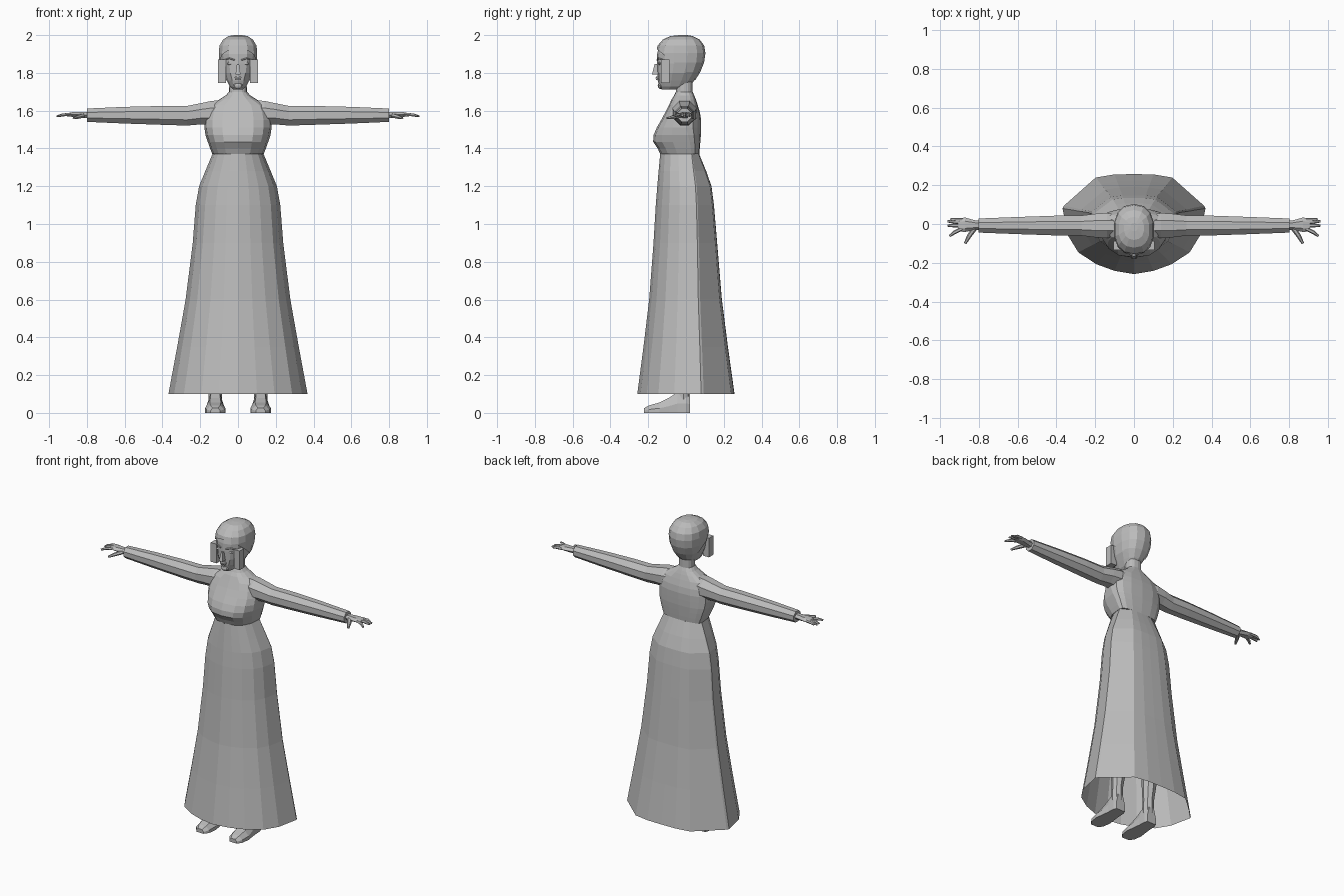
import bpy, bmesh, math
from mathutils import Vector

cube = bpy.data.objects.get("Cube")
if cube:
    bpy.data.objects.remove(cube, do_unlink=True)

grey = bpy.data.materials.new("plain grey")
grey.use_nodes = True
grey.diffuse_color = (0.5, 0.5, 0.5, 1)
grey.node_tree.nodes["Principled BSDF"].inputs["Base Color"].default_value = (0.5, 0.5, 0.5, 1)


def finish(name, bm):
    bmesh.ops.recalc_face_normals(bm, faces=bm.faces)
    mesh = bpy.data.meshes.new(name)
    bm.to_mesh(mesh)
    bm.free()
    mesh.materials.append(grey)
    ob = bpy.data.objects.new(name, mesh)
    bpy.context.scene.collection.objects.link(ob)
    return ob


def loft(name, rings, caps=True, cut=None):
    """Skin a list of closed rings; cut = (point, normal) keeps the normal's side."""
    bm = bmesh.new()
    loops = [[bm.verts.new(p) for p in ring] for ring in rings]
    for a, b in zip(loops, loops[1:]):
        for i in range(len(a)):
            j = (i + 1) % len(a)
            bm.faces.new((a[i], a[j], b[j], b[i]))
    if caps:
        bm.faces.new(loops[0])
        bm.faces.new(loops[-1])
    if cut:
        bmesh.ops.bisect_plane(bm, geom=bm.verts[:] + bm.edges[:] + bm.faces[:],
                               plane_co=cut[0], plane_no=cut[1], clear_inner=True)
    return finish(name, bm)


def outline(half, z, w, front, back, crease):
    """Fit a half outline (x 0..1, y -1 front..1 back) to a ring, mirrored."""
    full = half + [(-x, y) for x, y in half[-2:0:-1]]
    return [(x * w, crease + y * ((back - crease) if y > 0 else (crease - front)), z)
            for x, y in full]


def oval(n, power=1.0):
    pts = []
    for i in range(n + 1):
        a = math.pi * i / n
        s, c = abs(math.sin(a)), -math.cos(a)
        pts.append((s ** power, math.copysign(abs(c) ** power, c)))
    return pts


def tube(name, path):
    """Six sided tube along points (x, y, z, radius across, radius up)."""
    rings = []
    for k, (x, y, z, ra, ru) in enumerate(path):
        a, b = path[max(k - 1, 0)], path[min(k + 1, len(path) - 1)]
        d = (Vector(b[:3]) - Vector(a[:3])).normalized()
        side = d.cross(Vector((0, 0, 1))).normalized()
        up = side.cross(d)
        rings.append([Vector((x, y, z)) + side * ra * math.cos(t * math.pi / 3)
                      + up * ru * math.sin(t * math.pi / 3) for t in range(6)])
    return loft(name, rings)


def box(name, centre, size, taper=1.0):
    bm = bmesh.new()
    bmesh.ops.create_cube(bm, size=1)
    for v in bm.verts:
        f = taper if v.co.z > 0 else 1
        v.co = Vector((v.co.x * size[0] * f, v.co.y * size[1] * f, v.co.z * size[2])) + Vector(centre)
    return finish(name, bm)


def ball(name, centre, size):
    bm = bmesh.new()
    bmesh.ops.create_uvsphere(bm, u_segments=8, v_segments=6, radius=1)
    for v in bm.verts:
        v.co = Vector([v.co[i] * size[i] + centre[i] for i in range(3)])
    return finish(name, bm)


# Skirt: rounded front, angular back, open hem
skirt_half = [(0, -1), (.27, -.95), (.52, -.85), (.77, -.67), (.91, -.42), (.99, 0),
              (.97, .08), (.53, .9), (.27, .99), (0, 1)]
skirt_rows = [(.1, .372, -.258, .257, .08), (.35, .325, -.225, .222, .073),
              (.6, .28, -.195, .19, .065), (.9, .242, -.172, .165, .06),
              (1.1, .226, -.16, .148, .055), (1.2, .208, -.152, .135, .05),
              (1.28, .175, -.145, .107, .04), (1.37, .137, -.137, .07, .03)]
loft("skirt", [outline(skirt_half, *r) for r in skirt_rows], caps=False)

# Bodice with full bust, shoulders and neck
bodice_rows = [(1.37, .136, -.136, .07, .03), (1.4, .148, -.15, .073, .025),
               (1.435, .16, -.174, .076, .02), (1.47, .172, -.172, .079, .01),
               (1.51, .178, -.155, .08, 0), (1.55, .178, -.132, .08, 0),
               (1.59, .17, -.11, .074, 0), (1.63, .15, -.09, .062, 0),
               (1.66, .098, -.076, .052, 0), (1.68, .066, -.063, .044, 0),
               (1.7, .047, -.054, .035, -.01), (1.78, .045, -.05, .035, -.01)]
loft("bodice", [outline(oval(8, .8), *r) for r in bodice_rows])

# Head and hair cap share one profile
head_rows = [(1.712, .026, -.128, -.03, -.08), (1.728, .044, -.14, .015, -.06),
             (1.76, .062, -.15, .045, -.05), (1.8, .083, -.152, .07, -.04),
             (1.85, .094, -.154, .09, -.03), (1.9, .097, -.153, .097, -.03),
             (1.94, .093, -.143, .09, -.03), (1.972, .073, -.115, .066, -.03),
             (1.99, .045, -.075, .03, -.02), (1.995, .012, -.03, 0, -.02)]
loft("head", [outline(oval(7, .85), *r) for r in head_rows])
hair_rows = [(z + .005, w + .007, f - .007, b + .006, c) for z, w, f, b, c in head_rows]
loft("hair_cap", [outline(oval(7, .85), *r) for r in hair_rows],
     cut=((0, -.16, 1.93), (0, .8, 1)))

# Face
box("nose", (0, -.155, 1.82), (.026, .05, .055), .45)
box("upper_lip", (0, -.15, 1.778), (.04, .022, .008), .7)
box("lower_lip", (0, -.148, 1.767), (.03, .022, .009), 1.2)
ball("chin", (0, -.134, 1.732), (.026, .016, .018))

# Shoe cross-sections: y, half width, top height
shoe_rows = [(-.222, .026, .025), (-.195, .046, .04), (-.14, .054, .055),
             (-.09, .047, .08), (-.045, .042, .11), (0, .04, .11), (.02, .032, .105)]

for s, side in ((1, "left"), (-1, "right")):
    box(side + "_side_lock", (s * .084, -.11, 1.808), (.042, .046, .125))
    ball(side + "_eye", (s * .042, -.139, 1.85), (.017, .009, .008))
    tube(side + "_brow", [(s * .018, -.152, 1.868, .006, .004),
                          (s * .045, -.144, 1.877, .006, .004),
                          (s * .07, -.122, 1.87, .004, .003)])

    # Sleeve: eight sided sections of x, centre height, half depth, half height
    rows = [(.07, 1.59, .055, .068), (.14, 1.588, .066, .065), (.2, 1.583, .062, .057),
            (.27, 1.573, .053, .053), (.4, 1.575, .052, .051), (.6, 1.576, .045, .045),
            (.8, 1.576, .037, .036)]
    loft(side + "_sleeve", [[(s * x, -.008 + ry * math.cos((i + .5) * math.pi / 4) * 1.06,
                              z + rz * math.sin((i + .5) * math.pi / 4) * 1.06)
                             for i in range(8)] for x, z, ry, rz in rows])

    # Hand
    tube(side + "_palm", [(s * .78, -.008, 1.578, .024, .018), (s * .82, -.006, 1.578, .025, .018),
                          (s * .87, -.004, 1.58, .037, .015), (s * .905, -.004, 1.578, .034, .01)])
    for finger, y0, x1, y1 in (("little", .02, .945, .024), ("ring", .008, .96, .014),
                               ("middle", -.008, .96, -.008), ("index", -.024, .95, -.062)):
        tube(f"{side}_{finger}_finger", [(s * .885, y0, 1.58, .01, .009),
                                         (s * .925, (y0 + y1) / 2, 1.578, .01, .009),
                                         (s * x1, y1, 1.571, .006, .005)])
    tube(side + "_thumb", [(s * .82, -.02, 1.574, .014, .012), (s * .848, -.06, 1.567, .012, .011),
                           (s * .87, -.1, 1.56, .007, .006)])

    # Shoe and leg
    loft(side + "_shoe", [[(s * .12 - w, y, 0), (s * .12 - w, y, h * .45), (s * .12 - w * .55, y, h),
                           (s * .12 + w * .55, y, h), (s * .12 + w, y, h * .45), (s * .12 + w, y, 0)]
                          for y, w, h in shoe_rows])
    loft(side + "_leg", [[(s * x + r * math.cos(i * math.pi / 4), y + r * math.sin(i * math.pi / 4), z)
                          for i in range(8)]
                         for x, y, z, r in ((.12, -.014, .07, .036), (.12, -.012, .16, .034),
                                            (.118, .005, .35, .052), (.112, -.01, .55, .05),
                                            (.1, -.01, .85, .075), (.09, -.01, 1.1, .085))])
